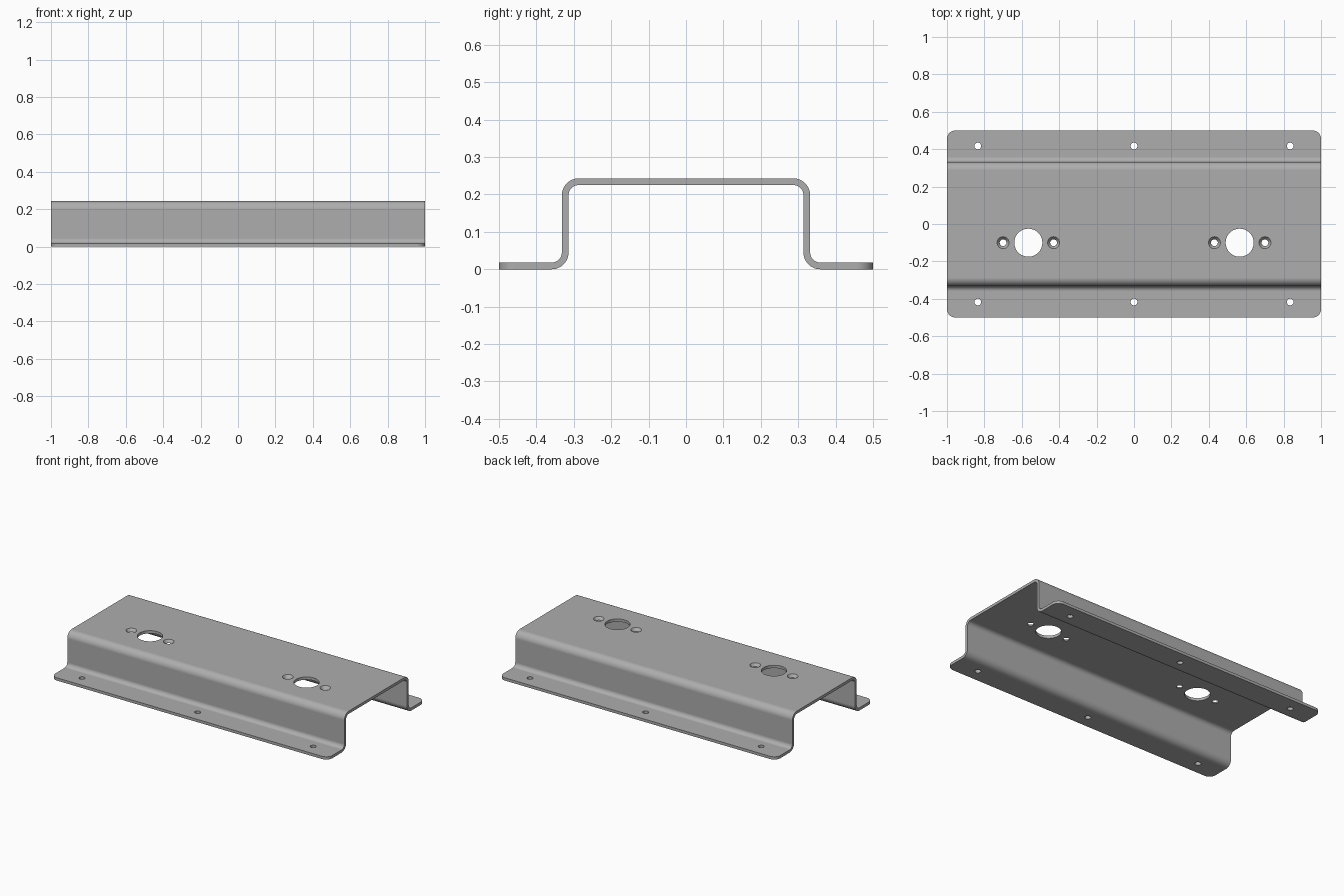
import bpy, bmesh, math

if "Cube" in bpy.data.objects:
    bpy.data.objects.remove(bpy.data.objects["Cube"])

T = 0.018                    # sheet thickness
HEIGHT, WALL = 0.243, 0.332  # top of the channel, outer face of the walls
R_IN, R_OUT = 0.027, 0.045   # bend radii
HALF_X, HALF_Y = 1.0, 0.5

metal = bpy.data.materials.new("Grey metal")
metal.use_nodes = True
grey = (0.42, 0.42, 0.42, 1)
metal.diffuse_color = grey
metal.node_tree.nodes["Principled BSDF"].inputs["Base Color"].default_value = grey


def arc(cx, cy, r, start, end, steps=12):
    angles = [math.radians(start + (end - start) * i / steps) for i in range(steps + 1)]
    return [(cx + r * math.cos(a), cy + r * math.sin(a)) for a in angles]


def prism(name, outline, to_3d, offset):
    """Extrude a closed 2D outline into a solid."""
    bm = bmesh.new()
    face = bm.faces.new([bm.verts.new(to_3d(*p)) for p in outline])
    moved = bmesh.ops.extrude_face_region(bm, geom=[face])["geom"]
    bmesh.ops.translate(bm, vec=offset, verts=[v for v in moved if isinstance(v, bmesh.types.BMVert)])
    bmesh.ops.recalc_face_normals(bm, faces=bm.faces)
    return finish(name, bm)


def finish(name, bm):
    mesh = bpy.data.meshes.new(name)
    bm.to_mesh(mesh)
    bm.free()
    mesh.materials.append(metal)
    obj = bpy.data.objects.new(name, mesh)
    bpy.context.collection.objects.link(obj)
    return obj


def cut(obj, cutter, operation):
    mod = obj.modifiers.new("Cut", 'BOOLEAN')
    mod.operation, mod.object, mod.solver = operation, cutter, 'EXACT'
    bpy.context.view_layer.objects.active = obj
    bpy.ops.object.modifier_apply(modifier=mod.name)
    bpy.data.objects.remove(cutter)


# Hat-shaped cross-section: upper surface and lower surface of the right half
low_y, low_z = WALL + R_IN, T + R_IN
top_y, top_z = WALL - R_OUT, HEIGHT - R_OUT
upper = [(HALF_Y, T)] + arc(low_y, low_z, R_IN, 270, 180) + arc(top_y, top_z, R_OUT, 0, 90)
lower = [(HALF_Y, 0)] + arc(low_y, low_z, R_OUT, 270, 180) + arc(top_y, top_z, R_IN, 0, 90)


def mirrored(points):
    return points + [(-y, z) for y, z in reversed(points)]


section = mirrored(upper) + mirrored(lower)[::-1]
bracket = prism("mounting_bracket", section, lambda y, z: (-HALF_X, y, z), (2 * HALF_X, 0, 0))

# Rounded flange corners
plan = []
for sx, sy, start in ((1, 1, 0), (-1, 1, 90), (-1, -1, 180), (1, -1, 270)):
    plan += arc(sx * (HALF_X - 0.045), sy * (HALF_Y - 0.045), 0.045, start, start + 90)
cut(bracket, prism("corner_cutter", plan, lambda x, y: (x, y, -0.2), (0, 0, 0.7)), 'INTERSECT')

# Holes: (x, y, plate middle height, lower radius, upper radius)
holes = [(x, y, T / 2, 0.018, 0.018) for x in (-0.835, 0, 0.835) for y in (-0.417, 0.417)]
for x in (-0.565, 0.565):
    holes.append((x, -0.1, HEIGHT - T / 2, 0.075, 0.075))
    holes += [(x + dx, -0.1, HEIGHT - T / 2, 0.018, 0.032) for dx in (-0.135, 0.135)]

bm = bmesh.new()
for x, y, z, r_low, r_up in holes:
    slope = (r_up - r_low) / T
    extra = 0.01             # cutter length beyond each side of the sheet
    geom = bmesh.ops.create_cone(bm, cap_ends=True, segments=40, depth=T + 2 * extra,
                                 radius1=r_low - slope * extra, radius2=r_up + slope * extra)
    bmesh.ops.translate(bm, vec=(x, y, z), verts=geom["verts"])
cut(bracket, finish("hole_cutter", bm), 'DIFFERENCE')

# Smooth bends with crisp sheet edges
for o in bpy.context.selected_objects:
    o.select_set(False)
bracket.select_set(True)
bpy.context.view_layer.objects.active = bracket
bpy.ops.object.shade_smooth_by_angle(angle=math.radians(30))
weighted = bracket.modifiers.new("Even shading", 'WEIGHTED_NORMAL')
weighted.keep_sharp = True
